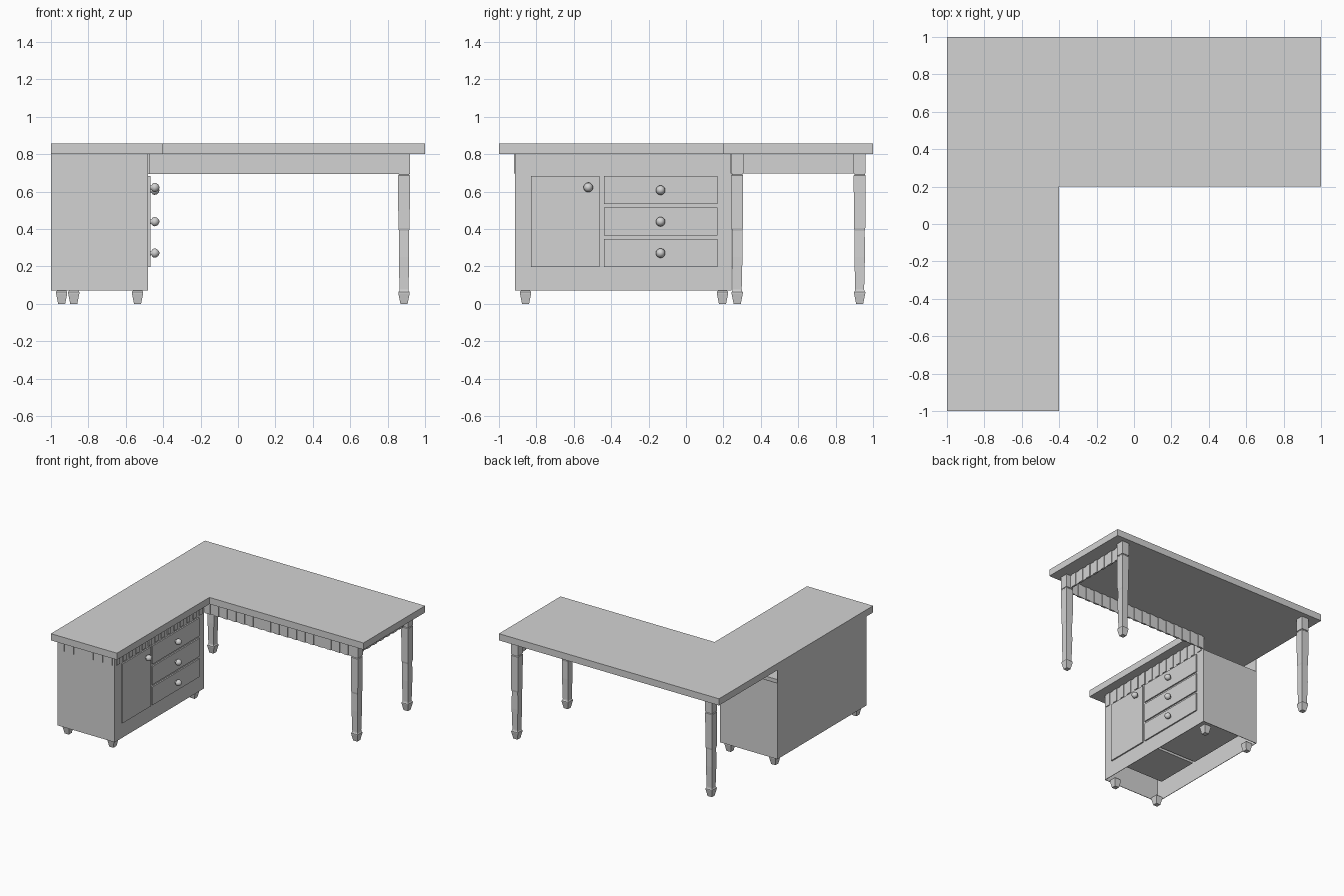
import bpy, bmesh, math
from mathutils import Matrix, Vector

cube = bpy.data.objects.get("Cube")
if cube:
    bpy.data.objects.remove(cube, do_unlink=True)

GREY = (0.65, 0.65, 0.65, 1)
mat = bpy.data.materials.new("grey paint")
mat.use_nodes = True
mat.diffuse_color = GREY
mat.node_tree.nodes["Principled BSDF"].inputs["Base Color"].default_value = GREY


def finish(name, bm):
    bmesh.ops.recalc_face_normals(bm, faces=bm.faces)
    mesh = bpy.data.meshes.new(name)
    bm.to_mesh(mesh)
    bm.free()
    mesh.materials.append(mat)
    obj = bpy.data.objects.new(name, mesh)
    bpy.context.collection.objects.link(obj)
    return obj


def add_box(bm, x, y, z):
    size = Matrix.Diagonal((x[1] - x[0], y[1] - y[0], z[1] - z[0], 1))
    centre = Vector((sum(x), sum(y), sum(z))) / 2
    bmesh.ops.create_cube(bm, size=1, matrix=Matrix.Translation(centre) @ size)


def box(name, x, y, z):
    bm = bmesh.new()
    add_box(bm, x, y, z)
    return finish(name, bm)


def lathe(name, profile, sides, matrix):
    """Stack regular rings of (half width across flats, height)."""
    bm = bmesh.new()
    rings = []
    for half, h in profile:
        r = half / math.cos(math.pi / sides)
        angles = [(i + 0.5) * math.tau / sides for i in range(sides)]
        rings.append([bm.verts.new(matrix @ Vector((r * math.cos(a), r * math.sin(a), h)))
                      for a in angles])
    for low, high in zip(rings, rings[1:]):
        for i in range(sides):
            j = (i + 1) % sides
            bm.faces.new((low[i], low[j], high[j], high[i]))
    bm.faces.new(rings[0])
    bm.faces.new(rings[-1])
    return finish(name, bm)


TOP = 0.801      # underside of the table top
RAIL = 0.695     # lower edge of the aprons


def fluting(name, axis, span, depth):
    """Row of shallow upright strips along the x or y axis."""
    bm = bmesh.new()
    count = round((span[1] - span[0]) / 0.08)
    pitch = (span[1] - span[0]) / count
    for i in range(count):
        mid = span[0] + (i + 0.5) * pitch
        run = (mid - pitch / 4, mid + pitch / 4)
        add_box(bm, *((run, depth) if axis == "x" else (depth, run)), (RAIL, TOP))
    finish(name, bm)


# L-shaped top
bm = bmesh.new()
outline = [(-1, -1), (-0.4, -1), (-0.4, 0.2), (1, 0.2), (1, 1), (-1, 1)]
base = bm.faces.new([bm.verts.new((x, y, TOP)) for x, y in outline])
top = bmesh.ops.extrude_face_region(bm, geom=[base])
bmesh.ops.translate(bm, vec=(0, 0, 0.055),
                    verts=[v for v in top["geom"] if isinstance(v, bmesh.types.BMVert)])
finish("table_top", bm)

# Open-bottomed cabinet shell; the back stops short of the top
T = 0.004
FRONT, BACK, SIDE = -0.914, 0.242, -0.48
TALL = (0.07, TOP)
box("cabinet_outer_side", (-1, -1 + T), (FRONT, BACK), TALL)
box("cabinet_drawer_side", (SIDE - T, SIDE), (FRONT, BACK), TALL)
box("cabinet_front", (-1 + T, SIDE - T), (FRONT, FRONT + T), TALL)
box("cabinet_back", (-1 + T, SIDE - T), (BACK - T, BACK), (0.07, RAIL))

# Door compartment and three drawers
DEPTH = (-0.965, -0.469)
box("cabinet_door", DEPTH, (-0.827, -0.462), (0.196, 0.683))
knobs = [("door_knob", -0.522, 0.622)]
for i in range(3):
    z = 0.196 + i * 0.168
    box(f"drawer_{i + 1}", DEPTH, (-0.437, 0.168), (z, z + 0.15))
    knobs.append((f"drawer_knob_{i + 1}", -0.136, z + 0.075))

# Round knobs on short stems
KNOB = [(0.013, 0), (0.011, 0.012), (0.021, 0.018), (0.025, 0.028),
        (0.022, 0.04), (0.014, 0.05), (0.005, 0.054)]
for name, y, z in knobs:
    m = Matrix.Translation((-0.475, y, z)) @ Matrix.Rotation(math.pi / 2, 4, "Y")
    knob = lathe(name, KNOB, 16, m)
    for p in knob.data.polygons:
        p.use_smooth = True

# Aprons under the long wing
box("front_apron", (SIDE, 0.855), (0.243, 0.247), (RAIL, TOP))
box("right_apron", (0.876, 0.88), (0.30, 0.895), (RAIL, TOP))

# Shallow fluting on the aprons and along the top of the cabinet
R = 0.006
fluting("front_apron_fluting", "x", (SIDE, 0.855), (0.243 - R, 0.247 + R))
fluting("right_apron_fluting", "y", (0.305, 0.895), (0.876 - R, 0.88 + R))
fluting("cabinet_side_fluting", "y", (FRONT, BACK), (SIDE, SIDE + R))
fluting("cabinet_front_fluting", "x", (-1, SIDE), (FRONT - R, FRONT))

# Square tapered feet, shared by the legs and the cabinet
FOOT = [(0.019, 0), (0.03, 0.055), (0.03, 0.063), (0.025, 0.07)]
for side, x in (("right", -0.537), ("left", -0.943)):
    for end, y in (("front", -0.857), ("back", 0.195)):
        lathe(f"cabinet_foot_{end}_{side}", FOOT, 4, Matrix.Translation((x, y, 0)))

# Square legs with a thicker upper shaft and a block under the top
LEG = FOOT + [(0.024, 0.08), (0.028, 0.25), (0.027, 0.39), (0.03, 0.405),
              (0.032, 0.66), (0.032, 0.685), (0.028, 0.69), (0.028, RAIL),
              (0.0325, RAIL), (0.0325, TOP)]
for name, x, y in (("front_leg", 0.8875, 0.2735), ("back_leg_outer", 0.8875, 0.9275),
                   ("back_leg_corner", -0.878, 0.9275)):
    lathe(name, LEG, 4, Matrix.Translation((x, y, 0)))
